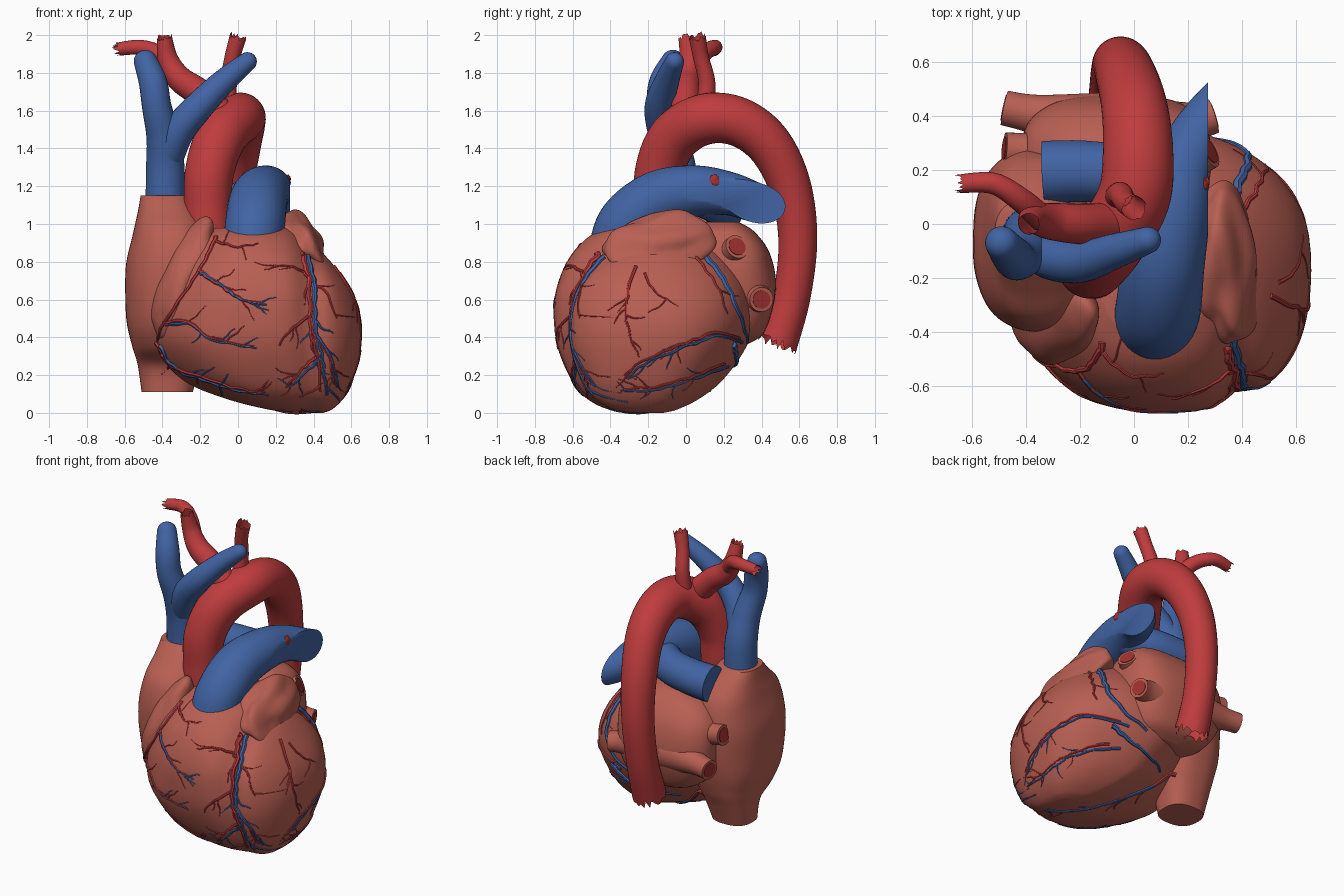
import bpy, bmesh, math, random
from mathutils import Vector, Matrix, noise
from mathutils.bvhtree import BVHTree

if "Cube" in bpy.data.objects:
    bpy.data.objects.remove(bpy.data.objects["Cube"])

random.seed(4)


def material(name, rgb):
    m = bpy.data.materials.new(name)
    m.diffuse_color = (*rgb, 1)
    m.use_nodes = True
    m.node_tree.nodes["Principled BSDF"].inputs["Base Color"].default_value = m.diffuse_color
    return m


FLESH = material("muscle", (0.48, 0.115, 0.085))
RED = material("artery_red", (0.52, 0.045, 0.047))
DARK = material("lumen_red", (0.36, 0.03, 0.03))
BLUE = material("vein_blue", (0.053, 0.127, 0.37))


def spline(rows, n):
    """Catmull-Rom through rows of any width."""
    p = [rows[0]] + list(rows) + [rows[-1]]
    out = []
    for i in range(1, len(p) - 2):
        for k in range(n):
            t = k / n
            out.append([0.5 * (2*b + (c-a)*t + (2*a-5*b+4*c-d)*t*t + (3*b-a-3*c+d)*t**3)
                        for a, b, c, d in zip(*p[i-1:i+3])])
    return out + [list(rows[-1])]


def skin(bm, rings, start=True, end=True):
    rv = [[bm.verts.new(c) for c in ring] for ring in rings]
    n = len(rv[0])
    for a, b in zip(rv, rv[1:]):
        for i in range(n):
            bm.faces.new((a[i], a[(i+1) % n], b[(i+1) % n], b[i]))
    if start:
        bm.faces.new(rv[0])
    if end:
        bm.faces.new(rv[-1])


def sweep(bm, pts, sides=28, steps=8, jag=0.0, rounded=False):
    """Tube through (x, y, z, radius) points, with flat, rounded or torn end."""
    rows = spline(pts, steps) if steps > 1 else [list(p) for p in pts]
    if rounded:
        c, r = Vector(rows[-1][:3]), rows[-1][3]
        t = (c - Vector(rows[-2][:3])).normalized()
        for k in range(1, 6):
            a = k * math.pi / 2 / 5.3
            rows.append([*(c + t * r * math.sin(a)), r * math.cos(a)])
    pos = [Vector(r[:3]) for r in rows]
    u, rings = Vector((0.31, 0.77, 0.55)), []
    for i, c in enumerate(pos):
        t = (pos[min(i+1, len(pos)-1)] - pos[max(i-1, 0)]).normalized()
        u = (u - t * u.dot(t)).normalized()
        v = t.cross(u)
        tear = jag if i == len(pos) - 1 else 0
        rings.append([c + (u * math.cos(a) + v * math.sin(a)) * rows[i][3]
                      + t * random.uniform(-1, 1) * tear
                      for a in (2 * math.pi * k / sides for k in range(sides))])
    skin(bm, rings, end=not jag)


def finish(bm, name, mat, angle=50):
    bmesh.ops.recalc_face_normals(bm, faces=bm.faces)
    me = bpy.data.meshes.new(name)
    bm.to_mesh(me)
    bm.free()
    ob = bpy.data.objects.new(name, me)
    bpy.context.collection.objects.link(ob)
    me.materials.append(mat)
    bpy.ops.object.select_all(action='DESELECT')
    ob.select_set(True)
    bpy.context.view_layer.objects.active = ob
    bpy.ops.object.shade_smooth_by_angle(angle=math.radians(angle))
    return ob


def tube(name, mat, pts, **kw):
    bm = bmesh.new()
    sweep(bm, pts, **kw)
    return finish(bm, name, mat)


surfaces = []


def loft(name, levels, power, corner=0.0, groove=0.0, rough=0.008, track=False):
    """Stack of super-ellipses given as (z, x0, x1, y0, y1)."""
    bm, rings, n = bmesh.new(), [], 72
    for z, x0, x1, y0, y1 in spline(levels, 6):
        ring = []
        for k in range(n):
            a = 2 * math.pi * k / n
            e = 2 / (power + corner * (1.4 - 1.5 * z) * math.cos(a + math.pi / 4))
            c, s = math.cos(a), math.sin(a)
            x = (x0+x1)/2 + (x1-x0)/2 * math.copysign(abs(c)**e, c)
            y = (y0+y1)/2 + (y1-y0)/2 * math.copysign(abs(s)**e, s)
            if y < -0.2:
                y += groove * (0.3 + z) * math.exp(-((x - 0.385) / 0.065)**2)
            w = 1 + rough * noise.noise(Vector((x, y, z)) * 5) * 3
            ring.append(Vector(((x0+x1)/2 + (x-(x0+x1)/2)*w, (y0+y1)/2 + (y-(y0+y1)/2)*w, z)))
        rings.append(ring)
    skin(bm, rings)
    if track:
        surfaces.append(BVHTree.FromBMesh(bm))
    return finish(bm, name, FLESH)


def lobe(name, centre, radii, rot, rough, track=False):
    bm = bmesh.new()
    bmesh.ops.create_icosphere(bm, subdivisions=5, radius=1)
    r = Matrix.Rotation(rot[2], 3, 'Z') @ Matrix.Rotation(rot[1], 3, 'Y') @ Matrix.Rotation(rot[0], 3, 'X')
    for v in bm.verts:
        k = 1 + rough * noise.noise(v.co * 1.5 + Vector(centre))
        v.co = Vector(centre) + r @ Vector([a * b * k for a, b in zip(v.co, radii)])
    if track:
        surfaces.append(BVHTree.FromBMesh(bm))
    return finish(bm, name, FLESH)


# heart chambers
loft("ventricles", [
    (0.0, 0.3, 0.45, -0.3, -0.12), (0.02, 0.15, 0.5, -0.42, -0.04), (0.08, -0.08, 0.56, -0.53, 0.08),
    (0.18, -0.3, 0.61, -0.61, 0.2), (0.35, -0.44, 0.65, -0.68, 0.32), (0.5, -0.45, 0.65, -0.7, 0.36),
    (0.65, -0.4, 0.6, -0.69, 0.34), (0.8, -0.32, 0.49, -0.63, 0.25), (0.92, -0.22, 0.37, -0.53, 0.12),
    (0.98, -0.12, 0.28, -0.43, 0.0)], 2.1, corner=0.6, groove=0.06, rough=0.003, track=True)
loft("right_atrium", [
    (0.11, -0.51, -0.24, -0.12, 0.13), (0.25, -0.53, -0.2, -0.15, 0.18), (0.35, -0.56, -0.15, -0.28, 0.22),
    (0.5, -0.59, -0.1, -0.37, 0.26), (0.75, -0.595, -0.1, -0.4, 0.28), (0.95, -0.555, -0.15, -0.36, 0.25),
    (1.06, -0.53, -0.2, -0.26, 0.18), (1.15, -0.515, -0.26, -0.17, 0.09)], 2.5, rough=0.006, track=True)
loft("left_atrium", [
    (0.36, -0.15, 0.1, 0.1, 0.32), (0.42, -0.3, 0.22, 0.0, 0.41), (0.55, -0.4, 0.28, -0.05, 0.46),
    (0.7, -0.42, 0.29, -0.05, 0.475), (0.85, -0.4, 0.28, -0.05, 0.44), (0.96, -0.3, 0.23, 0.02, 0.36),
    (1.01, -0.15, 0.15, 0.1, 0.28)], 3.0)
lobe("right_auricle", (-0.29, -0.34, 0.71), (0.12, 0.17, 0.33), (0.0, 0.4, 0.25), 0.13, True)
lobe("left_auricle", (0.34, -0.15, 0.89), (0.11, 0.29, 0.18), (0.25, -0.5, 0.0), 0.22)

# aorta and the arteries rising from its arch
tube("aorta", RED, [
    (-0.15, -0.16, 0.88, 0.12), (-0.16, -0.15, 1.08, 0.125), (-0.15, -0.14, 1.28, 0.13),
    (-0.09, -0.06, 1.46, 0.135), (0.0, 0.1, 1.555, 0.135), (0.015, 0.28, 1.54, 0.13),
    (0.0, 0.44, 1.42, 0.122), (-0.03, 0.55, 1.2, 0.112), (-0.05, 0.592, 0.92, 0.103),
    (-0.06, 0.56, 0.62, 0.1), (-0.06, 0.485, 0.37, 0.107)], jag=0.035, sides=36)
tube("brachiocephalic_artery", RED, [
    (-0.06, 0.0, 1.55, 0.08), (-0.2, 0.0, 1.69, 0.075), (-0.31, 0.01, 1.77, 0.068),
    (-0.37, 0.02, 1.87, 0.055), (-0.39, 0.0, 1.99, 0.04)], jag=0.015)
tube("right_subclavian_artery", RED, [
    (-0.34, 0.02, 1.81, 0.05), (-0.42, 0.09, 1.9, 0.045), (-0.52, 0.15, 1.935, 0.04),
    (-0.64, 0.15, 1.925, 0.035)], jag=0.025)
tube("left_carotid_artery", RED, [
    (-0.06, 0.1, 1.6, 0.05), (-0.05, 0.11, 1.75, 0.045), (-0.03, 0.08, 1.88, 0.042),
    (0.0, 0.06, 1.99, 0.045)], jag=0.015)

# great veins
tube("superior_vena_cava", BLUE, [
    (-0.385, -0.04, 1.1, 0.105), (-0.385, -0.05, 1.3, 0.102), (-0.395, -0.09, 1.46, 0.09),
    (-0.43, -0.13, 1.62, 0.078), (-0.45, -0.12, 1.75, 0.075), (-0.49, -0.07, 1.86, 0.062)], rounded=True)
tube("left_brachiocephalic_vein", BLUE, [
    (-0.37, -0.07, 1.36, 0.085), (-0.31, -0.12, 1.5, 0.085), (-0.2, -0.14, 1.63, 0.078),
    (-0.07, -0.1, 1.76, 0.065), (0.05, -0.06, 1.86, 0.05)], rounded=True)

# pulmonary trunk with its left branch cut off upright, and the right branch
bm = bmesh.new()
sweep(bm, [(0.07, -0.37, 0.84, 0.15), (0.09, -0.31, 1.0, 0.158), (0.11, -0.15, 1.13, 0.152),
           (0.15, 0.05, 1.175, 0.135), (0.19, 0.23, 1.16, 0.115), (0.28, 0.38, 1.11, 0.105),
           (0.42, 0.52, 1.08, 0.105)], sides=36)
cut = bmesh.ops.bisect_plane(bm, geom=bm.verts[:] + bm.edges[:] + bm.faces[:],
                             plane_co=(0.275, 0, 0), plane_no=(1, 0, 0), clear_outer=True)
bmesh.ops.holes_fill(bm, edges=[e for e in bm.edges if e.is_boundary], sides=0)
finish(bm, "pulmonary_trunk", BLUE)
tube("right_pulmonary_artery", BLUE, [
    (0.15, 0.08, 1.15, 0.11), (0.0, 0.17, 1.11, 0.11), (-0.18, 0.195, 1.09, 0.114),
    (-0.335, 0.19, 1.08, 0.118)])
lobe("arterial_ligament", (0.265, 0.15, 1.225), (0.015, 0.03, 0.035), (0, 0, 0), 0.2).data.materials[0] = DARK

# pulmonary veins with open red mouths
for i, (a, b) in enumerate([((0.1, 0.18, 0.8), (0.28, 0.27, 0.88)), ((0.1, 0.34, 0.62), (0.295, 0.4, 0.6)),
                            ((-0.2, 0.25, 0.76), (-0.48, 0.275, 0.8)), ((-0.15, 0.36, 0.64), (-0.48, 0.43, 0.62))]):
    a, b = Vector(a), Vector(b)
    d = (b - a).normalized()
    tube(f"pulmonary_vein_{i+1}", FLESH, [(*a, 0.13), (*a.lerp(b, 0.65), 0.075), (*b, 0.065)])
    tube(f"pulmonary_vein_mouth_{i+1}", DARK, [(*(b - d * 0.02), 0.048), (*(b + d * 0.004), 0.048)], steps=1)

# coronary vessels, drawn in one view plane and dropped on the muscle
VIEWS = {'front': lambda a, b: ((a, -2, b), (0, 1, 0)), 'side': lambda a, b: ((2, a, b), (-1, 0, 0)),
         'below': lambda a, b: ((a, b, -2), (0, 0, 1)), 'back': lambda a, b: ((a, 2, b), (0, -1, 0))}
arteries, veins = bmesh.new(), bmesh.new()


def drape(bm, view, path, r0, r1):
    pts = []
    for i, (a, b) in enumerate(path):
        o, d = (Vector(v) for v in VIEWS[view](a, b))
        hits = [h for h in (s.ray_cast(o, d) for s in surfaces) if h[0] is not None]
        if hits:
            h = min(hits, key=lambda h: h[3])
            r = r0 + (r1 - r0) * i / (len(path) - 1)
            n = h[1] if h[1].dot(d) < 0 else -h[1]
            if not pts or (h[0] - Vector(pts[-1][:3])).length < 0.2:
                pts.append((*(h[0] + n * r * 0.3), r))
    if len(pts) > 2:
        sweep(bm, pts, sides=7, steps=2)


def vessel(view, path, r, kinds="rb", twigs=4):
    for kind in kinds:
        bm = arteries if kind == "r" else veins
        off = 0.0 if kind == "r" else r * 1.5
        main = [(a + off + random.uniform(-.006, .006), b - off * 0.7 + random.uniform(-.006, .006))
                for a, b in spline(path, 5)]
        drape(bm, view, main, r, r * 0.45)
        for k in range(twigs):
            i = random.randint(len(main) // 4, len(main) - 2)
            (a, b), (c, d) = main[i], main[i + 1]
            ang = math.atan2(d - b, c - a) + random.choice((-1, 1)) * random.uniform(0.5, 0.9)
            twig = [(a, b)]
            for s in range(random.randint(3, 5)):
                ang += random.uniform(-0.45, 0.45)
                twig.append((twig[-1][0] + 0.026 * math.cos(ang), twig[-1][1] + 0.026 * math.sin(ang)))
            drape(bm, view, twig, r * 0.5, r * 0.22)


vessel('front', [(-0.12, 0.93), (-0.16, 0.83), (-0.26, 0.67), (-0.39, 0.48), (-0.43, 0.37)], 0.014, "r", 0)
vessel('front', [(-0.43, 0.37), (-0.36, 0.26), (-0.2, 0.19), (0.0, 0.13), (0.14, 0.11)], 0.014)
vessel('front', [(0.34, 0.84), (0.37, 0.72), (0.38, 0.6), (0.385, 0.45), (0.42, 0.3), (0.44, 0.12)], 0.017, twigs=3)
for p in ([(-0.21, 0.75), (-0.1, 0.68), (0.0, 0.61), (0.13, 0.58)],
          [(-0.4, 0.48), (-0.27, 0.48), (-0.15, 0.4), (0.08, 0.35)],
          [(0.42, 0.3), (0.34, 0.23), (0.25, 0.14)], [(0.4, 0.42), (0.48, 0.3), (0.51, 0.15)]):
    vessel('front', p, 0.011, twigs=3)
for p in ([(-0.13, 0.91), (0.0, 0.88), (0.11, 0.9)], [(0.37, 0.72), (0.27, 0.78), (0.14, 0.76)],
          [(0.38, 0.52), (0.29, 0.45), (0.22, 0.36)], [(0.38, 0.7), (0.48, 0.62), (0.52, 0.5)]):
    vessel('front', p, 0.01, "r", 2)
vessel('side', [(0.08, 0.84), (0.19, 0.69), (0.26, 0.52), (0.3, 0.38)], 0.02, "b", 0)
vessel('side', [(0.05, 0.83), (0.16, 0.68), (0.22, 0.52)], 0.011, "r", 1)
vessel('side', [(-0.27, 0.77), (-0.31, 0.62), (-0.31, 0.45), (-0.25, 0.3)], 0.011, "r", 5)
vessel('side', [(-0.22, 0.74), (-0.16, 0.64), (-0.1, 0.6)], 0.009, "r", 2)
vessel('side', [(0.28, 0.39), (0.15, 0.42), (0.0, 0.37), (-0.2, 0.29), (-0.33, 0.2)], 0.011)
vessel('side', [(0.2, 0.26), (0.05, 0.2), (-0.15, 0.14), (-0.35, 0.12)], 0.01)
vessel('below', [(-0.22, 0.14), (0.0, 0.03), (0.2, -0.15), (0.4, -0.35)], 0.014, twigs=5)
vessel('back', [(0.36, 0.38), (0.25, 0.32), (0.1, 0.28), (-0.1, 0.26)], 0.018, "b", 0)
finish(arteries, "coronary_arteries", RED)
finish(veins, "coronary_veins", BLUE)
